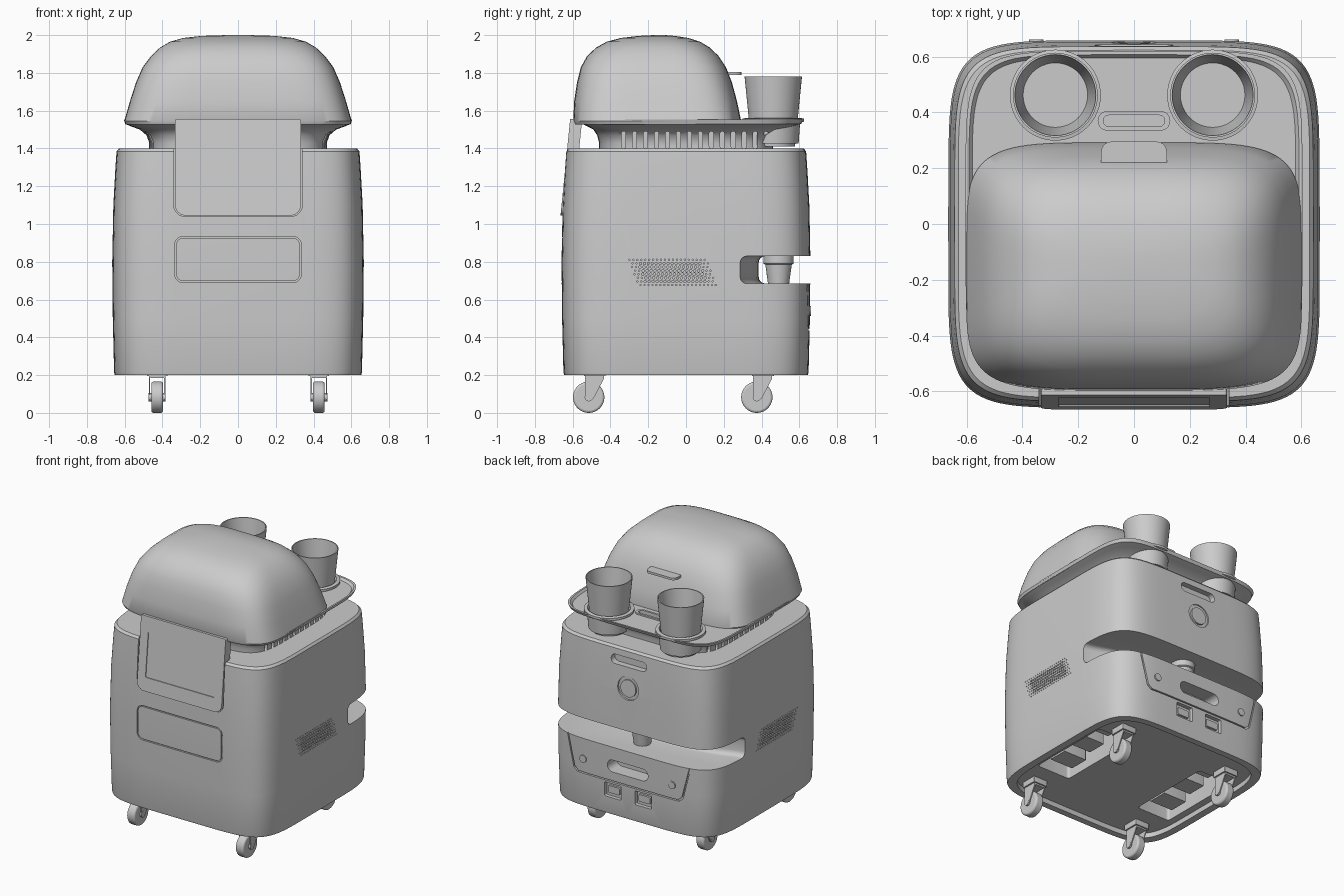
import bpy, bmesh, math
from mathutils import Matrix, Vector

if "Cube" in bpy.data.objects:
    bpy.data.objects.remove(bpy.data.objects["Cube"])

grey = bpy.data.materials.new("plain grey")
grey.use_nodes = True
COLOUR = (0.6, 0.6, 0.6, 1)
grey.diffuse_color = COLOUR
grey.node_tree.nodes["Principled BSDF"].inputs["Base Color"].default_value = COLOUR


def finish(name, bm):
    bmesh.ops.recalc_face_normals(bm, faces=bm.faces)
    mesh = bpy.data.meshes.new(name)
    bm.to_mesh(mesh)
    bm.free()
    mesh.materials.append(grey)
    ob = bpy.data.objects.new(name, mesh)
    bpy.context.collection.objects.link(ob)
    return ob


def loft(name, rings, seg=96):
    """Stack of superellipse rings: height, half width, front, back, squareness."""
    bm = bmesh.new()
    loops = []
    for z, hx, y0, y1, n in rings:
        loop = []
        for i in range(seg):
            a = math.tau * i / seg
            c, s = math.cos(a), math.sin(a)
            x = math.copysign(abs(c) ** (2 / n), c) * hx
            y = math.copysign(abs(s) ** (2 / n), s) * (y1 - y0) / 2 + (y0 + y1) / 2
            loop.append(bm.verts.new((x, y, z)))
        loops.append(loop)
    for p, q in zip(loops, loops[1:]):
        for i in range(seg):
            j = (i + 1) % seg
            bm.faces.new((p[i], p[j], q[j], q[i]))
    bm.faces.new(loops[0])
    bm.faces.new(loops[-1])
    return finish(name, bm)


def lathe(name, profile, x, y, seg=48):
    bm = bmesh.new()
    vs = [bm.verts.new((r, 0, z)) for r, z in profile]
    es = [bm.edges.new(e) for e in zip(vs, vs[1:])]
    bmesh.ops.spin(bm, geom=vs + es, axis=(0, 0, 1), cent=(0, 0, 0), angle=math.tau, steps=seg)
    bmesh.ops.remove_doubles(bm, verts=bm.verts, dist=1e-5)
    bmesh.ops.translate(bm, verts=bm.verts, vec=(x, y, 0))
    return finish(name, bm)


FRONT = lambda u, v, w: (u, w, v)
SIDE = lambda u, v, w: (w, u, v)
TOP = lambda u, v, w: (u, v, w)
SLOPED = lambda u, v, w: (u, w + (v - 1.05) * 0.1, v)


def prism(name, outlines, a, b, place):
    """Extrude flat outlines from a to b along the axis given by place."""
    bm = bmesh.new()
    for pts in outlines:
        lo = [bm.verts.new(place(u, v, a)) for u, v in pts]
        hi = [bm.verts.new(place(u, v, b)) for u, v in pts]
        bm.faces.new(lo)
        bm.faces.new(hi)
        for i in range(len(pts)):
            j = (i + 1) % len(pts)
            bm.faces.new((lo[i], lo[j], hi[j], hi[i]))
    return finish(name, bm)


def rect(cx, cy, w, h, r, r_top=None):
    pts = []
    for k, (sx, sy) in enumerate(((1, 1), (-1, 1), (-1, -1), (1, -1))):
        q = r_top if r_top is not None and sy > 0 else r
        for i in range(7):
            a = math.pi / 2 * (k + i / 6)
            pts.append((cx + sx * (w / 2 - q) + q * math.cos(a), cy + sy * (h / 2 - q) + q * math.sin(a)))
    return pts


def circle(cx, cy, r, n=32):
    return [(cx + r * math.cos(math.tau * i / n), cy + r * math.sin(math.tau * i / n)) for i in range(n)]


def cut(target, cutter):
    mod = target.modifiers.new("cut", "BOOLEAN")
    mod.operation, mod.solver, mod.object = "DIFFERENCE", "EXACT", cutter
    bpy.context.view_layer.objects.active = target
    bpy.ops.object.modifier_apply(modifier=mod.name)
    bpy.data.objects.remove(cutter)


def groove(target, outer, inner, a, b):
    ring = prism("cutter", [outer], a, b, FRONT)
    cut(ring, prism("cutter", [inner], a - 0.1, b + 0.1, FRONT))
    cut(target, ring)


def box(name, lo, hi):
    return prism(name, [rect((lo[0] + hi[0]) / 2, (lo[1] + hi[1]) / 2, hi[0] - lo[0], hi[1] - lo[1], 0.004)], lo[2], hi[2], TOP)


# Main body shell
body = loft("body", [(z, h, 0.007 - h, h - 0.007, 6) for z, h in (
    (0.2, 0.652), (0.215, 0.656), (0.5, 0.663), (0.8, 0.666), (1.1, 0.66), (1.3, 0.649), (1.385, 0.643), (1.4, 0.63))])

# Rear shelf slot running through to both sides
wall = [(x / 10, 0.385 - 0.105 * min(1, abs(x / 6.4) ** 3)) for x in range(-9, 10)]
slot = prism("cutter", [wall + [(0.9, 0.9), (-0.9, 0.9)]], 0.685, 0.83, TOP)
bev = slot.modifiers.new("round", "BEVEL")
bev.width, bev.segments, bev.limit_method = 0.035, 4, "ANGLE"
cut(body, slot)

# Open underside
cut(body, loft("cutter", [(z, 0.6, -0.6, 0.6, 6) for z in (0.1, 0.235)]))
for s in (-1, 1):
    cut(body, prism("cutter", [rect(s * 0.42, 0, 0.26, 0.62, 0.02)], 0.1, 0.42, TOP))
    for k in range(3):
        box("underside_unit", (s * 0.42 - 0.1, -0.24 + k * 0.18, 0.27 + 0.04 * k), (s * 0.42 + 0.08, -0.1 + k * 0.18, 0.43))

# Front notch and drawer seam
cut(body, prism("cutter", [rect(0, 1.37, 0.68, 0.66, 0.06)], -0.8, -0.58, FRONT))
groove(body, rect(0, 0.812, 0.67, 0.245, 0.045), rect(0, 0.812, 0.654, 0.229, 0.037), -0.8, -0.645)

# Rear handles, button ring, service panel and sockets
cut(body, prism("cutter", [rect(0, 1.31, 0.28, 0.065, 0.032)], 0.6, 0.8, FRONT))
groove(body, circle(0, 1.13, 0.082), circle(0, 1.13, 0.06), 0.64, 0.8)
trapezoid = lambda d: [(0.5 - d, 0.75), (-0.5 + d, 0.75), (-0.43 + d, 0.46 + d), (-0.4 + d, 0.435 + d), (0.4 - d, 0.435 + d), (0.43 - d, 0.46 + d)]
groove(body, trapezoid(0), trapezoid(0.009), 0.635, 0.8)
cut(body, prism("cutter", [rect(0, 0.55, 0.32, 0.085, 0.042)], 0.55, 0.8, FRONT))
for s in (-1, 1):
    cut(body, prism("cutter", [rect(s * 0.12, 0.37, 0.13, 0.1, 0.008)], 0.625, 0.8, FRONT))
    prism("socket", [rect(s * 0.12, 0.37, 0.09, 0.05, 0.008)], 0.6, 0.64, FRONT)
    prism("panel_screw", [circle(s * 0.35, 0.54, 0.026, 20)], 0.62, 0.662, FRONT)

# Speaker holes on both sides
for s in (-1, 1):
    holes = []
    for row in range(8):
        for col in range(20):
            u = -0.3 + 0.007 * row + 0.021 * col + 0.01 * (row % 2)
            edge = min(col, 19 - col, row * 2 + 1, 15 - row * 2) < 2
            holes.append(circle(u, 0.81 - row * 0.019, 0.004 if edge else 0.0068, 6))
    cut(body, prism("cutter", holes, s * 0.64, s * 0.75, SIDE))

# Flared neck and tray in one piece
tray = loft("tray", [
    (1.38, 0.47, -0.46, 0.46, 5), (1.43, 0.47, -0.46, 0.46, 5), (1.47, 0.485, -0.47, 0.475, 5),
    (1.5, 0.52, -0.49, 0.51, 5), (1.518, 0.57, -0.525, 0.575, 5.5), (1.53, 0.597, -0.55, 0.61, 6),
    (1.552, 0.604, -0.555, 0.62, 6), (1.552, 0.592, -0.543, 0.607, 6), (1.537, 0.58, -0.53, 0.595, 6)])
for s in (-1, 1):
    vents = [rect(-0.33 + 0.058 * k, 1.445, 0.022, 0.09, 0.01) for k in range(14)]
    cut(tray, prism("cutter", vents, s * 0.42, s * 0.6, SIDE))
cut(tray, prism("cutter", [rect(0, 0.37, 0.22, 0.04, 0.019)], 1.51, 1.7, TOP))
rim = prism("tray_grip_rim", [rect(0, 0.37, 0.26, 0.07, 0.034)], 1.53, 1.547, TOP)
cut(rim, prism("cutter", [rect(0, 0.37, 0.22, 0.04, 0.019)], 1.4, 1.7, TOP))

# Domed lid with pull tab
loft("lid", [
    (1.528, 0.595, -0.59, 0.29, 5), (1.545, 0.602, -0.597, 0.292, 5), (1.65, 0.572, -0.592, 0.27, 4.8),
    (1.75, 0.54, -0.577, 0.243, 4.5), (1.83, 0.505, -0.557, 0.212, 4.2), (1.89, 0.46, -0.523, 0.172, 4),
    (1.935, 0.412, -0.475, 0.125, 3.7), (1.965, 0.36, -0.42, 0.075, 3.4), (1.985, 0.29, -0.345, 0.012, 3),
    (1.996, 0.19, -0.25, -0.06, 2.6), (2.0, 0.06, -0.17, -0.11, 2.2)])
prism("lid_tab", [rect(0, 0.23, 0.235, 0.13, 0.035)], 1.79, 1.806, TOP)

# Hinged display panel
panel = prism("display_panel", [rect(0, 1.3, 0.665, 0.51, 0.055, 0.008)], -0.664, -0.6, SLOPED)
cut(panel, prism("cutter", [rect(0, 1.295, 0.54, 0.31, 0.006)], -0.8, -0.658, SLOPED))

# Cups with their holders
for s in (-1, 1):
    lathe("cup", [(0, 1.41), (0.115, 1.41), (0.152, 1.78), (0.145, 1.78), (0.105, 1.45), (0, 1.45)], s * 0.282, 0.462)
    lathe("cup_holder", [(0.117, 1.425), (0.134, 1.425), (0.142, 1.535), (0.163, 1.542), (0.163, 1.558),
                         (0.14, 1.562), (0.13, 1.545), (0.117, 1.425)], s * 0.282, 0.462)
lathe("shelf_nozzle", [(0, 0.684), (0.056, 0.684), (0.07, 0.785), (0.08, 0.79), (0.08, 0.84), (0, 0.84)], 0, 0.49)

# Swivel casters
for x in (-0.428, 0.428):
    for y in (-0.515, 0.375):
        wheel = prism("caster_wheel", [circle(y, 0.083, 0.083, 40)], x - 0.031, x + 0.031, SIDE)
        bev = wheel.modifiers.new("round", "BEVEL")
        bev.width, bev.segments, bev.limit_method = 0.012, 3, "ANGLE"
        prism("caster_axle", [circle(y, 0.083, 0.022, 16)], x - 0.045, x + 0.045, SIDE)
        fork = [(y - 0.02, 0.195), (y + 0.08, 0.195), (y + 0.08, 0.18), (y + 0.025, 0.075), (y - 0.02, 0.07)]
        for s in (-1, 1):
            prism("caster_fork", [fork], x + s * 0.037, x + s * 0.044, SIDE)
        box("caster_crown", (x - 0.044, y - 0.02, 0.185), (x + 0.044, y + 0.08, 0.198))
        box("caster_plate", (x - 0.055, y - 0.025, 0.196), (x + 0.055, y + 0.09, 0.24))

# Smooth shading with crisp edges
bpy.ops.object.select_all(action="DESELECT")
for ob in bpy.context.scene.objects:
    if ob.type == "MESH" and grey.name in ob.data.materials:
        ob.select_set(True)
        bpy.context.view_layer.objects.active = ob
bpy.ops.object.shade_smooth_by_angle(angle=math.radians(32))
